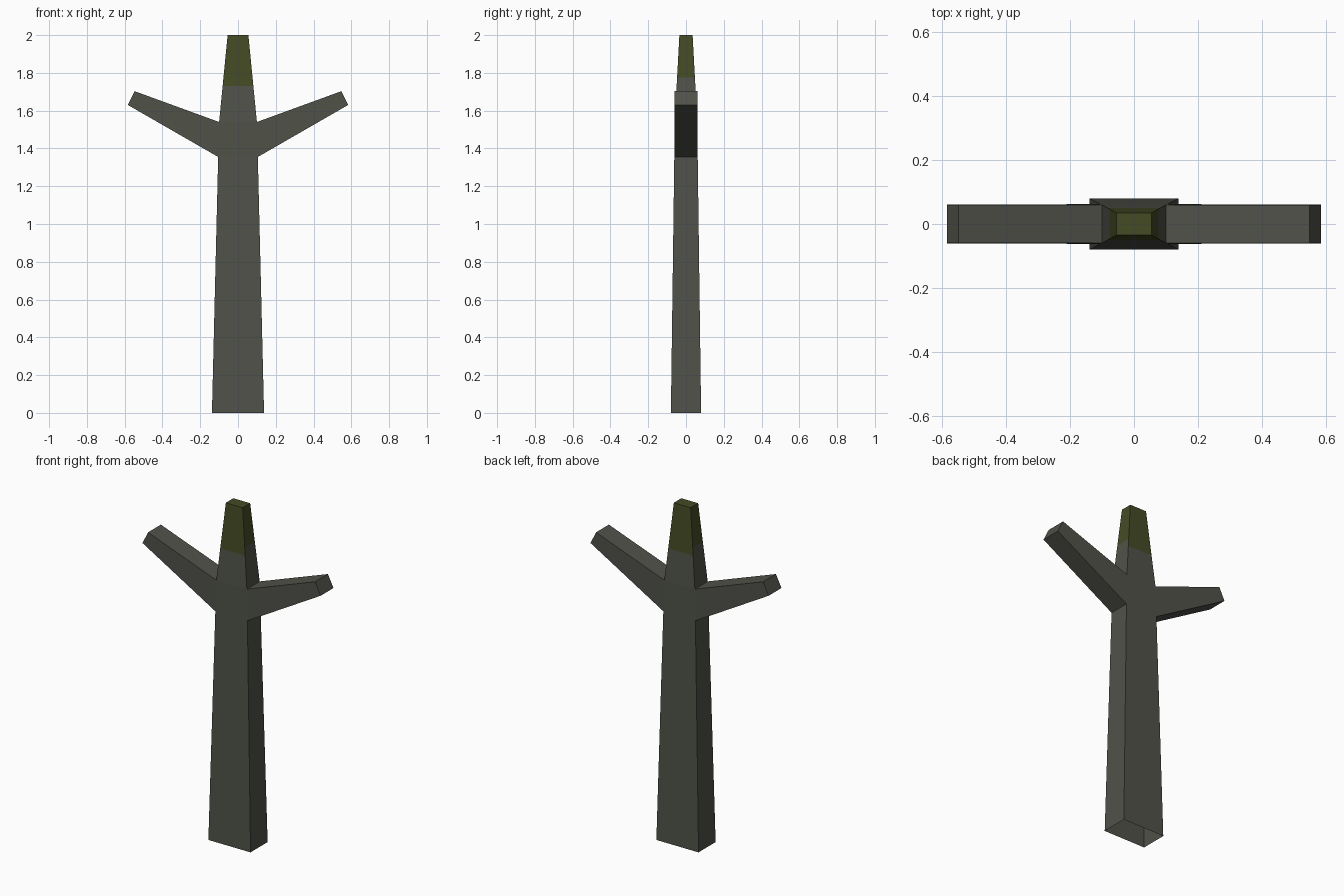
import bpy, bmesh
from mathutils import Vector

if "Cube" in bpy.data.objects:
    bpy.data.objects.remove(bpy.data.objects["Cube"])


def material(name, rgb):
    m = bpy.data.materials.new(name)
    m.diffuse_color = (*rgb, 1)
    m.use_nodes = True
    m.node_tree.nodes["Principled BSDF"].inputs["Base Color"].default_value = m.diffuse_color
    return m


bark = material("grey bark", (0.080, 0.084, 0.066))
moss = material("moss green", (0.058, 0.070, 0.018))

bm = bmesh.new()

# Trunk cross-sections: height, half width, half depth (open at the base)
levels = [(0, .138, .08), (1.355, .105, .062), (1.54, .10, .06), (2, .055, .035)]
CORNERS = [(-1, -1), (1, -1), (1, 1), (-1, 1)]
rings = []


def at_height(z):
    """Half width and depth of the tapering crown at height z."""
    t = (z - 1.54) / 0.46
    return .10 - .045 * t, .06 - .025 * t


def add_ring(points):
    ring = [bm.verts.new(p) for p in points]
    if rings:
        prev = rings[-1]
        for i in range(4):
            j = (i + 1) % 4
            f = bm.faces.new((prev[i], prev[j], ring[j], ring[i]))
            f.material_index = 1 if len(rings) == 4 else 0
    rings.append(ring)


def level(z, w, d):
    return [(sx * w, sy * d, z) for sx, sy in CORNERS]


for l in levels[:3]:
    add_ring(level(*l))
# moss line, low on the broad faces
add_ring(level(1.73, *at_height(1.73)))
add_ring(level(*levels[3]))
bm.faces.new(rings[-1]).material_index = 1

# Narrow sides of the crown: moss starts a little higher
bmesh.ops.recalc_face_normals(bm, faces=bm.faces)
sides = [f for f in bm.faces if f.material_index == 1 and abs(f.normal.x) > 0.7]
geom = sides + list({e for f in sides for e in f.edges})
geom += list({v for f in sides for v in f.verts})
bmesh.ops.bisect_plane(bm, geom=geom, plane_co=(0, 0, 1.775), plane_no=(0, 0, 1))
for f in bm.faces:
    c = f.calc_center_median()
    if abs(f.normal.x) > 0.7 and 1.73 < c.z < 1.775:
        f.material_index = 0

# Branches: pull out the side face below the crown into a tapered arm
for side in (-1, 1):
    root = next(f for f in bm.faces if f.normal.x * side > 0.7
                and 1.36 < f.calc_center_median().z < 1.53)
    out = bmesh.ops.extrude_discrete_faces(bm, faces=[root])["faces"][0]
    for v in out.verts:
        upper = v.co.z > 1.45
        y = 0.06 if v.co.y > 0 else -0.06
        v.co = Vector((side * (0.547 if upper else 0.583), y,
                       1.703 if upper else 1.63))

bmesh.ops.recalc_face_normals(bm, faces=bm.faces)
mesh = bpy.data.meshes.new("dead_tree")
bm.to_mesh(mesh)
bm.free()
mesh.materials.append(bark)
mesh.materials.append(moss)
tree = bpy.data.objects.new("dead_tree", mesh)
bpy.context.collection.objects.link(tree)
